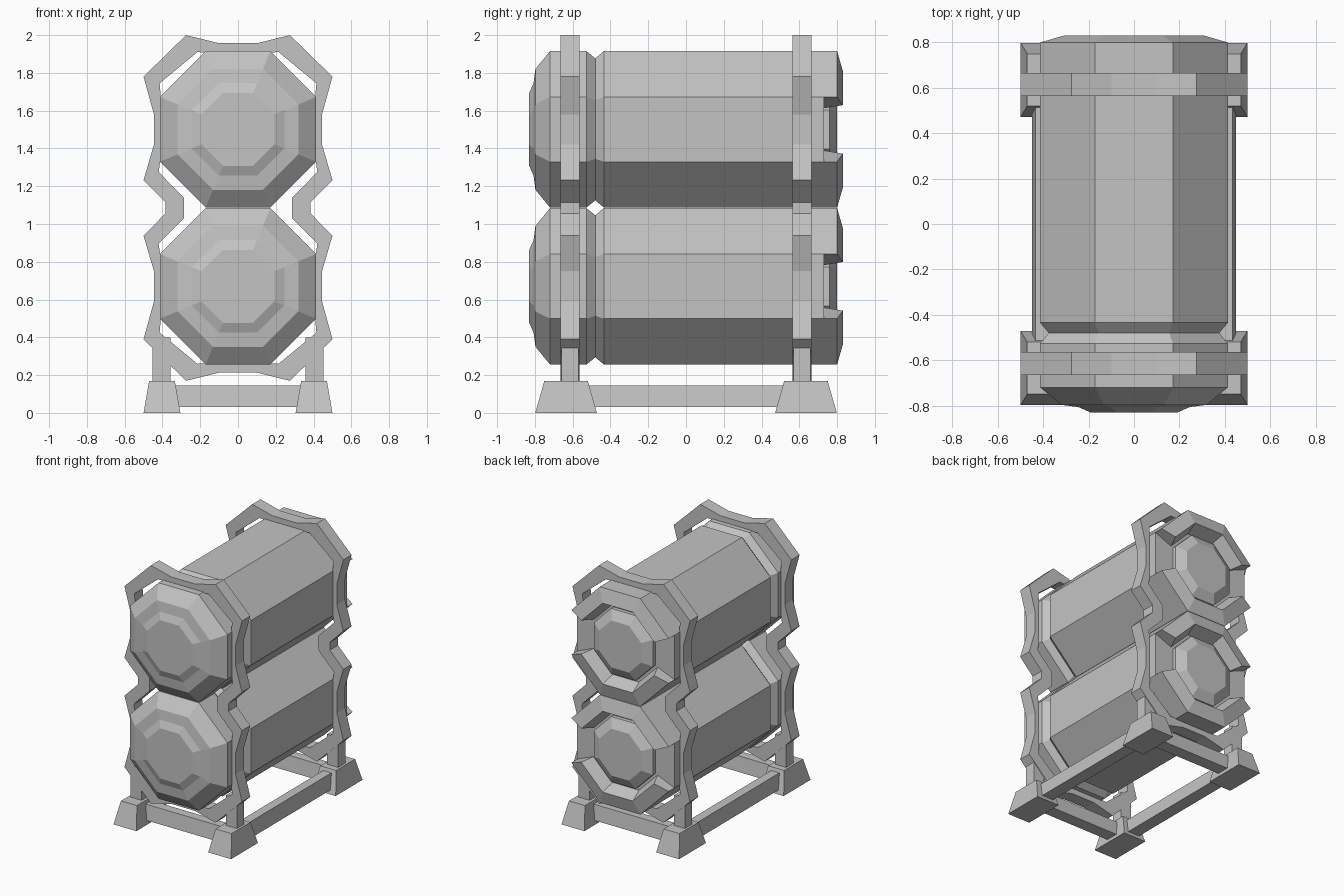
import bpy, bmesh, math
from mathutils import Vector

cube = bpy.data.objects.get("Cube")
if cube:
    bpy.data.objects.remove(cube)

GREY = (0.55, 0.55, 0.55, 1)
mat = bpy.data.materials.new("plain grey")
mat.diffuse_color = GREY
mat.use_nodes = True
mat.node_tree.nodes["Principled BSDF"].inputs["Base Color"].default_value = GREY


def loft(name, rings, loop=False):
    """Skin closed rings of points; cap the ends or join last ring to first."""
    bm = bmesh.new()
    vs = [[bm.verts.new(p) for p in r] for r in rings]
    n = len(rings[0])
    for i in range(len(vs) if loop else len(vs) - 1):
        a, b = vs[i], vs[(i + 1) % len(vs)]
        for j in range(n):
            k = (j + 1) % n
            bm.faces.new((a[j], a[k], b[k], b[j]))
    if not loop:
        bm.faces.new(vs[0])
        bm.faces.new(vs[-1])
    bmesh.ops.recalc_face_normals(bm, faces=bm.faces)
    me = bpy.data.meshes.new(name)
    bm.to_mesh(me)
    bm.free()
    me.materials.append(mat)
    ob = bpy.data.objects.new(name, me)
    bpy.context.collection.objects.link(ob)
    return ob


def corner(apothem, y, i, cz):
    """Corner i of an upright octagon standing across the y axis."""
    a = math.radians(22.5 + 45 * i)
    r = apothem / math.cos(math.radians(22.5))
    return Vector((r * math.cos(a), y, cz + r * math.sin(a)))


def lathe(name, profile, cz):
    return loft(name, [[corner(a, y, i, cz) for i in range(8)] for y, a in profile])


def rect(x, y, z, hx, hy):
    return [(x - hx, y - hy, z), (x + hx, y - hy, z),
            (x + hx, y + hy, z), (x - hx, y + hy, z)]


def block(name, x, y, z0, z1, bottom, top):
    return loft(name, [rect(x, y, z0, *bottom), rect(x, y, z1, *top)])


# Tanks: body with domed front and neck groove, split rim and boss at the back
BODY = [(-.83, .193), (-.807, .245), (-.797, .32), (-.72, .414), (-.527, .414),
        (-.48, .376), (-.435, .414), (.73, .414)]
RIM = [(.73, .414), (.80, .414), (.83, .31), (.73, .27)]
BOSS = [(.725, .25), (.76, .25), (.80, .18)]
for level, cz in (("lower", .67), ("upper", 1.501)):
    lathe(level + "_tank_body", BODY, cz)
    lathe(level + "_tank_boss", BOSS, cz)
    for part, start in (("top", 0), ("bottom", 4)):
        loft(f"{level}_tank_{part}_rim",
             [[corner(a, y, start + i, cz) for y, a in RIM] for i in range(4)])

# Frames: a quarter outline mirrored around the middle height
MID = 1.085
OUTER = [(.10, .872), (.275, .915), (.50, .695), (.445, .495),
         (.445, .335), (.50, .147), (.385, .03)]
INNER = [(.10, .82), (.215, .825), (.415, .66), (.40, .495),
         (.40, .335), (.42, .19), (.287, .055)]


def outline(quarter, y):
    back = quarter[::-1]
    pts = (quarter + [(x, -z) for x, z in back]
           + [(-x, -z) for x, z in quarter] + [(-x, z) for x, z in back])
    return [(x, y, MID + z) for x, z in pts]


for end, y in (("front", -.615), ("back", .615)):
    y0, y1 = y - .05, y + .05
    loft(end + "_frame", [outline(OUTER, y0), outline(INNER, y0),
                          outline(INNER, y1), outline(OUTER, y1)], loop=True)
    block(end + "_rail", 0, y, .03, .145, (.36, .05), (.36, .035))
    # Legs and feet
    foot_y = math.copysign(.635, y)
    for side, s in (("left", 1), ("right", -1)):
        block(f"{end}_{side}_leg", s * .405, y, .15, .40, (.047, .045), (.047, .045))
        block(f"{end}_{side}_foot", s * .4025, foot_y, 0, .17, (.0975, .163), (.068, .115))

# Side rails
for side, s in (("left", 1), ("right", -1)):
    block(side + "_rail", s * .4, 0, .03, .145, (.05, .56), (.035, .56))
